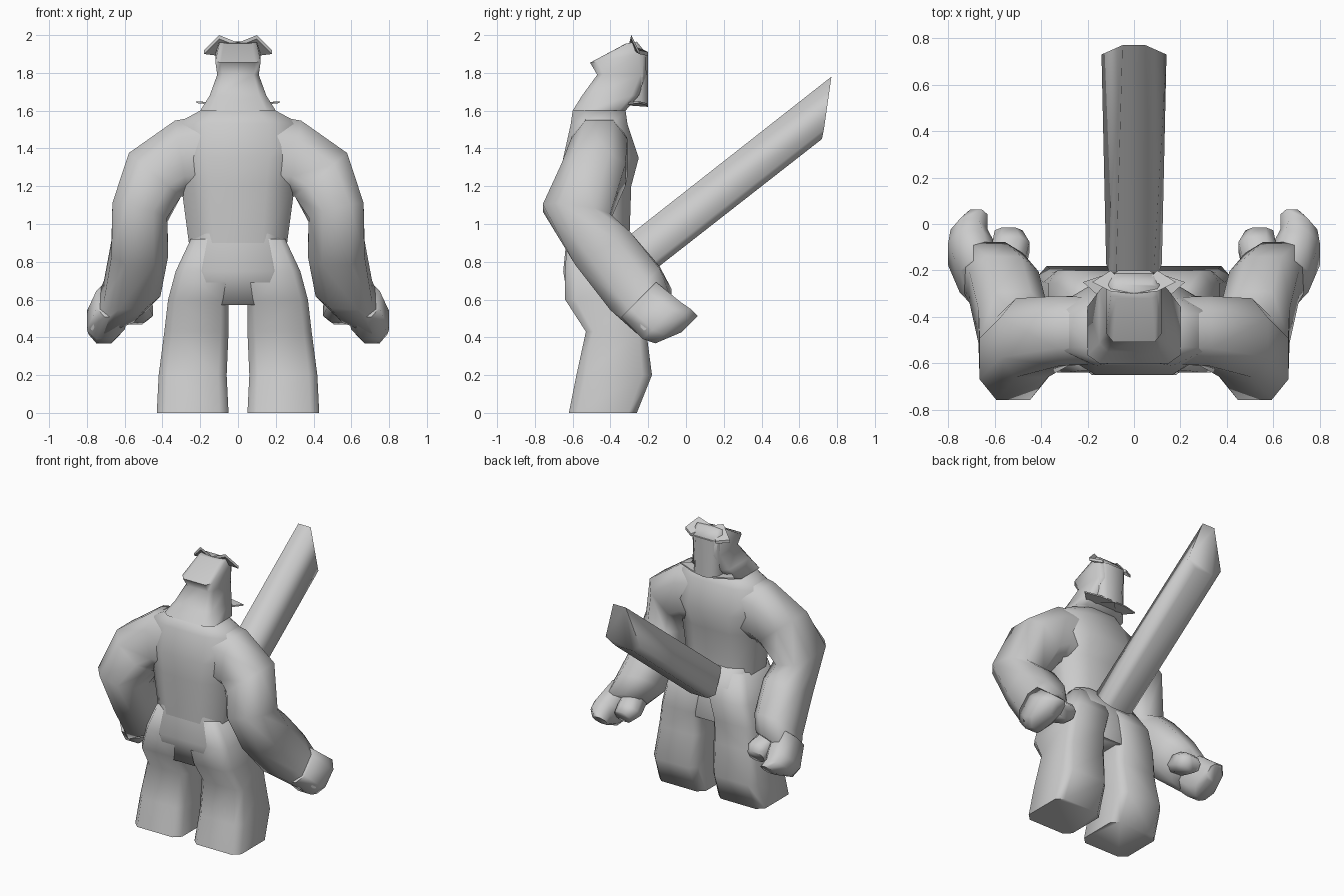
import bpy, bmesh
from math import sin, cos, radians
from mathutils import Vector

cube = bpy.data.objects.get("Cube")
if cube:
    bpy.data.objects.remove(cube, do_unlink=True)

grey = bpy.data.materials.new("plain grey")
grey.use_nodes = True
colour = (.6, .6, .6, 1)
grey.diffuse_color = colour
grey.node_tree.nodes["Principled BSDF"].inputs["Base Color"].default_value = colour


def finish(name, bm, mirror=False, angle=75):
    """Turn a bmesh into a shaded object, optionally mirrored across x."""
    bmesh.ops.recalc_face_normals(bm, faces=bm.faces)
    mesh = bpy.data.meshes.new(name)
    bm.to_mesh(mesh)
    bm.free()
    mesh.materials.append(grey)
    ob = bpy.data.objects.new(name, mesh)
    bpy.context.collection.objects.link(ob)
    bpy.ops.object.select_all(action="DESELECT")
    ob.select_set(True)
    bpy.context.view_layer.objects.active = ob
    bpy.ops.object.shade_smooth_by_angle(angle=radians(angle))
    if mirror:
        mod = ob.modifiers.new("Mirror", "MIRROR")
        mod.use_mirror_merge = False
    return ob


def skin(bm, rings):
    """Bridge rings of points and cap both ends."""
    loops = [[bm.verts.new(point) for point in ring] for ring in rings]
    count = len(loops[0])
    for lower, upper in zip(loops, loops[1:]):
        for i in range(count):
            j = (i + 1) % count
            bm.faces.new((lower[i], lower[j], upper[j], upper[i]))
    bm.faces.new(loops[0])
    bm.faces.new(loops[-1])


def section(x, y, z, width, depth, tilt=0, lean=0, corner=.5):
    """Eight-sided section; tilt turns its depth, lean turns its width."""
    across = Vector((cos(radians(lean)), 0, sin(radians(lean)))) * width
    along = Vector((0, cos(radians(tilt)), sin(radians(tilt)))) * depth
    quarter = [(1, -corner), (1, corner), (corner, 1), (-corner, 1)]
    outline = quarter + [(-a, -b) for a, b in quarter]
    return [Vector((x, y, z)) + across * a + along * b for a, b in outline]


def loft(name, sections, mirror=False, corner=.5):
    bm = bmesh.new()
    skin(bm, [section(*values, corner=corner) for values in sections])
    return finish(name, bm, mirror)


def plate(name, points, thickness):
    """Thin mirrored sliver hanging below its outline."""
    bm = bmesh.new()
    drop = Vector((0, 0, thickness))
    skin(bm, [points, [Vector(point) - drop for point in points]])
    return finish(name, bm, mirror=True, angle=30)


def both_sides(half):
    """Complete a half outline by reflecting it across x."""
    return half + [(-x, y, z) for x, y, z in reversed(half)]


# Trunk and hips
loft("torso", [
    (0, -.47, .9, .26, .17),
    (0, -.47, 1.2, .3, .18),
    (0, -.45, 1.35, .33, .2),
    (0, -.46, 1.53, .33, .15),
    (0, -.46, 1.6, .2, .14)])
loft("pelvis", [
    (0, -.42, .57, .2, .2),
    (0, -.43, .75, .26, .22),
    (0, -.46, .95, .22, .17)], corner=.7)

# Legs, joining into the hips
loft("leg", [
    (.24, -.44, 0, .19, .18),
    (.24, -.38, .2, .18, .2),
    (.22, -.37, .43, .17, .16),
    (.21, -.42, .6, .16, .22),
    (.17, -.42, .75, .16, .22),
    (.13, -.46, .92, .12, .17)], mirror=True, corner=.75)

# Arms from the shoulder through the bent elbow to the palm
loft("arm", [
    (.1, -.46, 1.38, .21, .14, 0, 90),
    (.3, -.46, 1.35, .2, .15, 0, 80),
    (.44, -.49, 1.26, .18, .17, 0, 40),
    (.52, -.58, 1.06, .15, .18, -8, 15),
    (.52, -.44, .87, .15, .17, 30),
    (.56, -.27, .66, .15, .17, 40, -5),
    (.63, -.17, .54, .16, .13, 45, -20)], mirror=True)
loft("fingers", [
    (.66, -.25, .6, .09, .13, 45),
    (.7, -.13, .49, .1, .14, 45),
    (.71, -.07, .46, .08, .13, 45),
    (.68, .02, .47, .05, .06, 45)], mirror=True)
loft("thumb", [
    (.56, -.22, .6, .08, .08, 40),
    (.53, -.1, .54, .08, .07, 50),
    (.54, -.04, .51, .06, .05, 60)], mirror=True)

# Neck rising into the head, with a narrow jaw in front
loft("head", [
    (0, -.46, 1.6, .2, .14),
    (0, -.4, 1.68, .15, .15),
    (0, -.34, 1.79, .11, .13),
    (0, -.36, 1.88, .12, .15, 10),
    (0, -.29, 1.96, .1, .03, 10)], corner=.75)
loft("jaw", [
    (0, -.29, 1.63, .1, .09),
    (0, -.28, 1.9, .11, .08)], corner=.6)

# Pointed tufts above the face and collar tips below it
plate("brow_tuft", [(0, -.3, 1.96), (.1, -.29, 2),
                    (.18, -.25, 1.92), (.1, -.2, 1.91)], thickness=.02)
plate("collar_tip", [(0, -.2, 1.63), (.1, -.21, 1.64),
                     (.22, -.25, 1.65), (.12, -.34, 1.64)], thickness=.01)

# Long slanted beam projecting from the waist
bm = bmesh.new()
base = both_sides([(.08, -.3, .94), (.12, -.17, .8), (.07, -.15, .77)])
tip = both_sides([(.05, .77, 1.78), (.14, .73, 1.5), (.07, .72, 1.45)])
skin(bm, [base, tip])
finish("long_beam", bm, angle=85)
